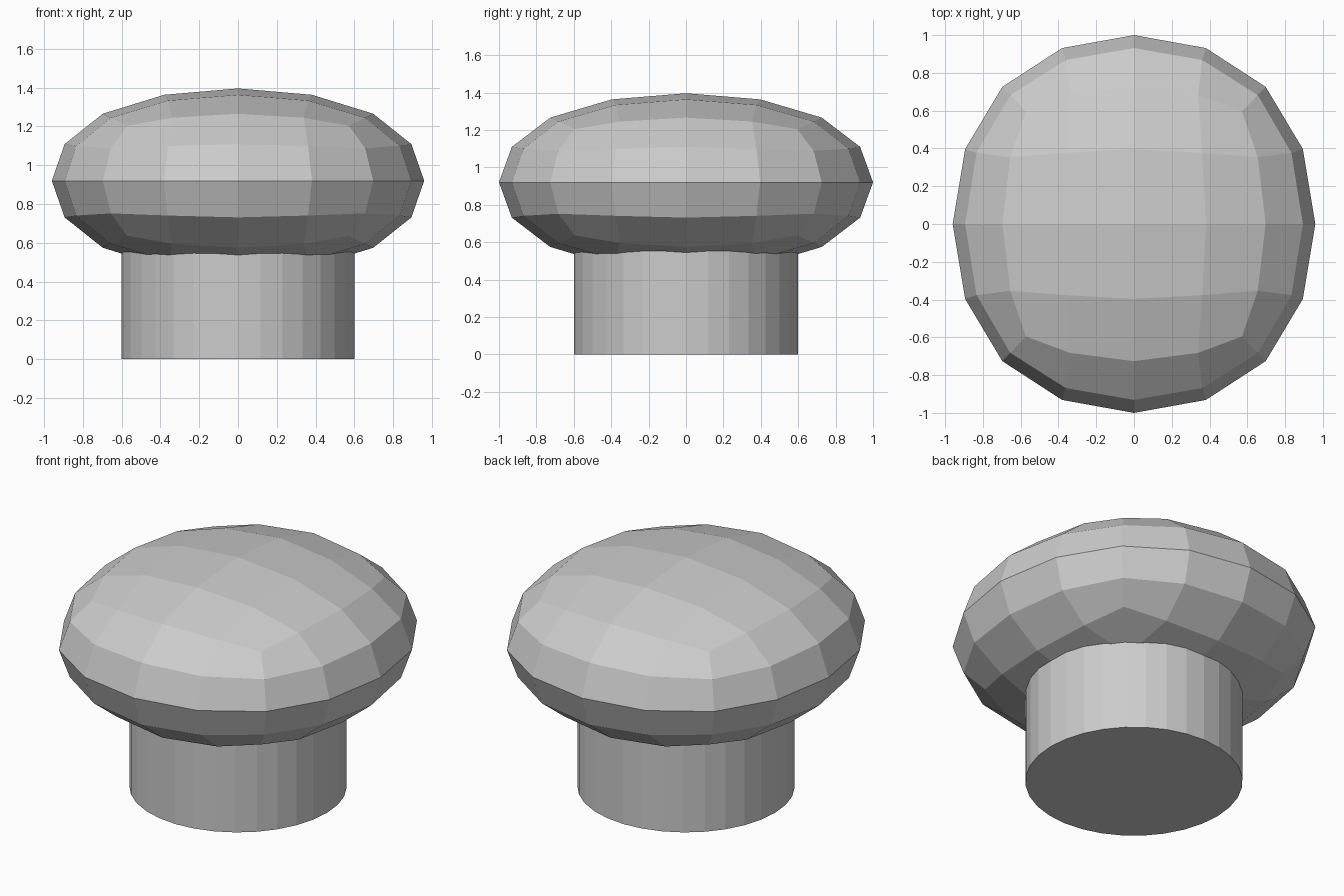
import bpy

if "Cube" in bpy.data.objects:
    bpy.data.objects.remove(bpy.data.objects["Cube"])

# Stem: 32-sided cylinder running up into the cap
STEM_TOP = 0.68
bpy.ops.mesh.primitive_cylinder_add(vertices=32, radius=0.6, depth=STEM_TOP,
                                    location=(0, 0, STEM_TOP / 2))
bpy.context.object.name = "stem"

# Cap: flat-shaded rounded cube, squashed to a wide dome
bpy.ops.mesh.primitive_cube_add(size=2, location=(0, 0, 0.92))
cap = bpy.context.object
cap.name = "cap"
sub = cap.modifiers.new("rounding", 'SUBSURF')
sub.levels = sub.render_levels = 2
sub.quality = 5
bpy.ops.object.modifier_apply(modifier=sub.name)

# Fit the rounded shape to its measured half sizes
half = (0.96, 1.0, 0.476)
reach = max(v.co.z for v in cap.data.vertices)
for v in cap.data.vertices:
    v.co = [c / reach * h for c, h in zip(v.co, half)]
